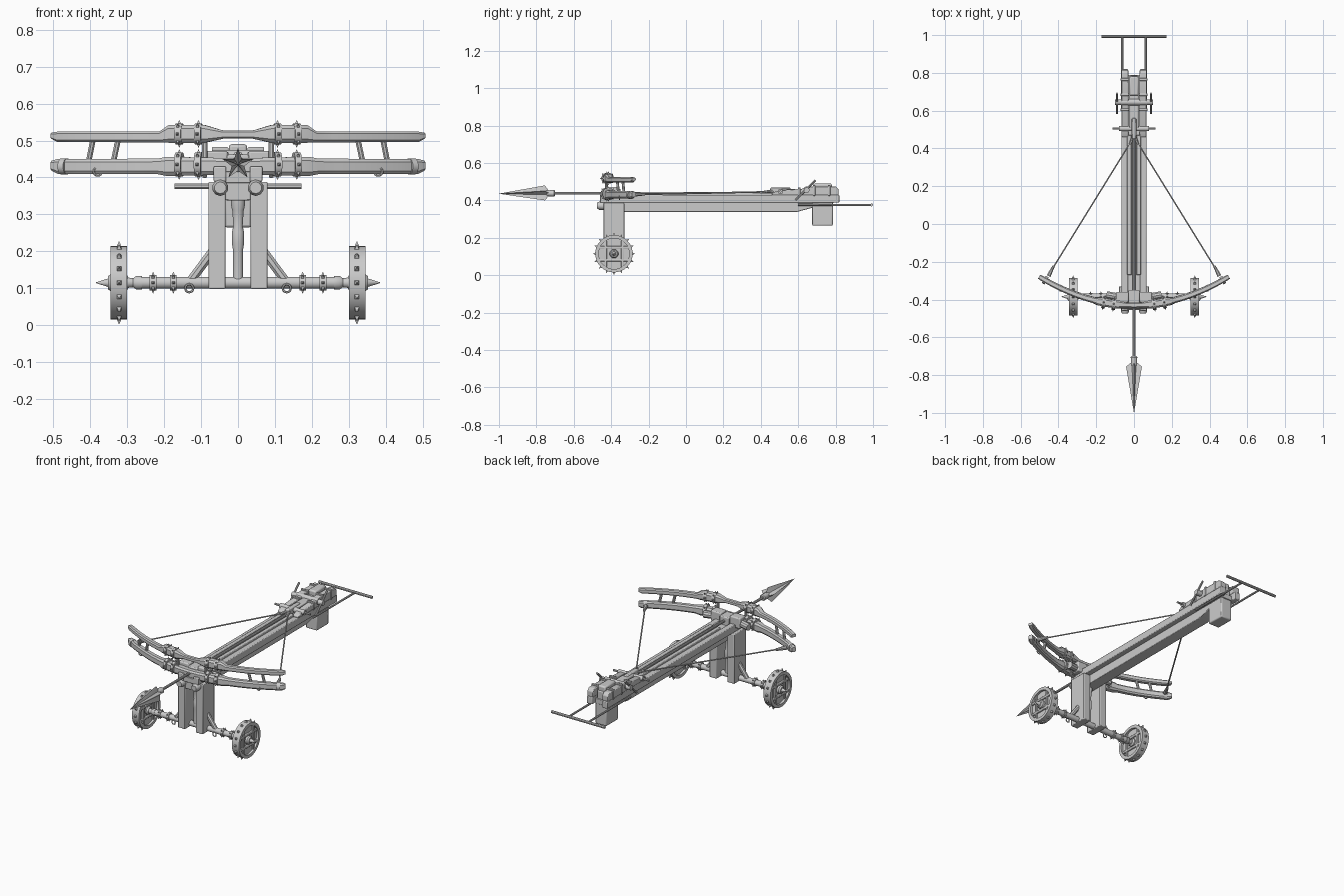
import bpy, bmesh, math
from mathutils import Vector

if "Cube" in bpy.data.objects:
    bpy.data.objects.remove(bpy.data.objects["Cube"])

def finish(name, bm, bevel=0):
    bmesh.ops.recalc_face_normals(bm, faces=bm.faces)
    me = bpy.data.meshes.new(name)
    bm.to_mesh(me)
    bm.free()
    ob = bpy.data.objects.new(name, me)
    bpy.context.collection.objects.link(ob)
    if bevel:
        m = ob.modifiers.new("bevel", 'BEVEL')
        m.width, m.segments = bevel, 2
    return ob

def loft(name, rings, bevel=0):
    bm = bmesh.new()
    loops = [[bm.verts.new(p) for p in r] for r in rings]
    n = len(loops[0])
    for a, b in zip(loops, loops[1:]):
        for i in range(n):
            bm.faces.new((a[i], a[(i + 1) % n], b[(i + 1) % n], b[i]))
    bm.faces.new(loops[0])
    bm.faces.new(loops[-1])
    return finish(name, bm, bevel)

def box(name, x, y, z, bevel=0.003):
    ring = lambda h: [(x[0], y[0], h), (x[1], y[0], h), (x[1], y[1], h), (x[0], y[1], h)]
    return loft(name, [ring(z[0]), ring(z[1])], bevel)

def turned(name, p, q, prof, n=12):
    """Solid of revolution about p->q; prof holds (fraction, radius)."""
    p, q = Vector(p), Vector(q)
    d = (q - p).normalized()
    u = d.cross(Vector((0, 0, 1)) if abs(d.z) < .9 else Vector((1, 0, 0))).normalized()
    v = d.cross(u)
    return loft(name, [[p.lerp(q, t) + r * (math.cos(a) * u + math.sin(a) * v)
                        for a in (2 * math.pi * (i + .5) / n for i in range(n))] for t, r in prof])

def rod(name, p, q, r, r2=None, n=12):
    return turned(name, p, q, [(0, r), (1, r if r2 is None else r2)], n)

def ring(name, c, R, r):
    bm = bmesh.new()
    loops = []
    for i in range(16):
        a = math.tau * i / 16
        loops.append([bm.verts.new((c[0] + (R + r * math.cos(b)) * math.cos(a), c[1] + r * math.sin(b),
                                    c[2] + (R + r * math.cos(b)) * math.sin(a)))
                      for b in (math.tau * j / 6 for j in range(6))])
    for i in range(16):
        a, b = loops[i], loops[(i + 1) % 16]
        for j in range(6):
            bm.faces.new((a[j], a[(j + 1) % 6], b[(j + 1) % 6], b[j]))
    return finish(name, bm)

def studs(name, c, axis, R, count, size):
    """Pyramid studs around an axis lying in the xy plane."""
    c, d = Vector(c), Vector(axis).normalized()
    u, v = d.cross(Vector((0, 0, 1))), Vector((0, 0, 1))
    for i in range(count):
        a = math.tau * i / count
        o = math.cos(a) * u + math.sin(a) * v
        rod(name, c + o * (R - .003), c + o * (R + size), size * .85, .0008, 4)

def band(name, c, axis, R, w=.018):
    c, d = Vector(c), Vector(axis).normalized()
    rod(name, c - d * w / 2, c + d * w / 2, R, n=16)
    studs(name + "_stud", c, d, R, 8, .008)

bow_y = lambda x: -.43 + .15 * (x / .5) ** 2

def bow(name, prof):
    """Curved limb: prof holds (x, z centre, half height, half depth), mirrored."""
    pts = []
    for (x0, *a), (x1, *b) in zip(prof, prof[1:]):
        k = max(1, round((x1 - x0) / .05))
        for i in range(k):
            t = i / k
            pts.append((x0 + (x1 - x0) * t, *[m + (n - m) * t for m, n in zip(a, b)]))
    pts.append(prof[-1])
    pts = [(-x, z, h, w) for x, z, h, w in reversed(pts[1:])] + pts
    rings = []
    for x, z, h, w in pts:
        t = Vector((1, .3 * x / .25, 0)).normalized()
        o = Vector((-t.y, t.x, 0))
        rings.append([Vector((x, bow_y(x), z)) + o * w * a + Vector((0, 0, h * b)) for a, b in
                      ((1, .6), (.6, 1), (-.6, 1), (-1, .6), (-1, -.6), (-.6, -1), (.6, -1), (1, -.6))])
    loft(name, rings)

# Bow limbs
bow("upper_bow", [(0, .516, .011, .014), (.04, .516, .011, .014), (.09, .518, .024, .022), (.185, .518, .024, .022),
                  (.21, .51, .015, .016), (.485, .51, .014, .014), (.502, .513, .008, .012)])
bow("lower_bow", [(0, .43, .022, .02), (.19, .43, .026, .022), (.215, .43, .021, .017),
                  (.485, .43, .02, .014), (.502, .432, .013, .012)])

AY, AZ = -.385, .115
for s in (-1, 1):
    # Bow bands, struts, hanging rings and tips
    for x in (.107, .159):
        t = (1, s * .3 * x / .25, 0)
        band("upper_bow_band", (s * x, bow_y(x), .518), t, .029)
        band("lower_bow_band", (s * x, bow_y(x), .435), t, .033)
    for x0, x1 in ((.405, .392), (.338, .324), (.09, .09)):
        rod("bow_strut", (s * x0, bow_y(x0), .44), (s * x1, bow_y(x1), .505), .008, n=8)
    ring("bow_ring", (s * .38, bow_y(.38) - .012, .416), .011, .003)
    rod("bow_tip_band", (s * .463, bow_y(.463), .43), (s * .478, bow_y(.478), .43), .0225, n=12)
    # Bowstring
    rod("string_socket", (s * .452, -.275, .432), (s * .425, -.222, .433), .012, .007, 8)
    rod("bowstring", (s * .44, -.25, .432), (s * .02, .43, .446), .0042, n=6)
    rod("string_latch", (s * .02, .42, .446), (s * .004, .47, .45), .008, n=8)
    # Bow clamp
    box("bow_clamp", sorted((s * .028, s * .095)), (-.415, -.36), (.41, .472), .006)
    rod("clamp_pin", (s * .06, -.39, .435), (s * .145, -.375, .43), .02, n=10)

    # Wheel
    X = lambda v: (s * v, AY, AZ)
    bm_rim = [(.3, .082), (.3, .1), (.345, .1), (.345, .082)]
    bm = bmesh.new()
    prof = [[bm.verts.new((s * x, AY + r * math.cos(math.tau * i / 32), AZ + r * math.sin(math.tau * i / 32)))
             for x, r in bm_rim] for i in range(32)]
    for i in range(32):
        a, b = prof[i], prof[(i + 1) % 32]
        for j in range(4):
            bm.faces.new((a[j], a[(j + 1) % 4], b[(j + 1) % 4], b[j]))
    finish("wheel_rim", bm)
    rod("wheel_disc", X(.313), X(.332), .085, n=32)
    studs("wheel_stud", X(.322), (1, 0, 0), .1, 16, .012)
    wx = sorted((s * .304, s * .341))
    for o in (-1, 1):
        box("wheel_plank", wx, (AY - .08, AY + .08), (AZ + o * .034 - .007, AZ + o * .034 + .007))
        box("wheel_cross_plank", wx, (AY + o * .045 - .007, AY + o * .045 + .007), (AZ - .07, AZ + .07))
    turned("wheel_hub", X(.298), X(.352), [(0, .018), (.15, .024), (.85, .024), (1, .018)], 16)
    rod("hub_spike", X(.345), X(.385), .014, .001, 12)
    rod("hub_inner_cone", X(.27), X(.302), .011, .015, 12)

    # Axle fittings and braces
    for x in (.175, .23):
        band("axle_band", X(x), (1, 0, 0), .021)
    turned("axle_end", X(.26), X(.285), [(0, .019), (.6, .019), (1, .012)], 12)
    ring("axle_ring", (s * .132, AY - .02, .1), .011, .003)
    rod("axle_brace", (s * .13, AY, .118), (s * .06, AY, .212), .013, n=8)

    # Front post and its bracket
    box("front_post", sorted((s * .034, s * .08)), (-.44, -.33), (.098, .388), .004)
    turned("front_bracket", (s * .048, -.475, .372), (s * .048, -.36, .372),
           [(0, .016), (.1, .022), (1, .022)], 10)

    # Rails of the stock
    box("side_rail", sorted((s * .032, s * .066)), (-.46, .82), (.388, .43), .004)
    box("guide_strip", sorted((s * .013, s * .036)), (-.27, .47), (.41, .441))
    # Rear housing
    hx = sorted((s * .03, s * .067))
    prof = [(.46, .428), (.46, .44), (.50, .455), (.62, .462), (.655, .475), (.8, .475), (.815, .46), (.815, .428)]
    loft("rear_housing", [[(x, y, z) for y, z in prof] for x in hx], .004)
    for y in (.605, .685, .765):
        box("housing_strap", sorted((s * .026, s * .071)), (y - .007, y + .007), (.425, .482 if y > .65 else .469))
    # Levers and push handle
    rod("lever", (s * .09, .585, .402), (s * .09, .692, .508), .006, n=8)
    rod("lever_boss", (s * .065, .645, .455), (s * .1, .645, .455), .015, n=12)
    rod("handle_rod", (s * .062, .6, .377), (s * .062, .99, .376), .006, n=8)

# Axle and front centre column
rod("axle", (-.265, AY, AZ), (.265, AY, AZ), .0165, n=12)
turned("centre_column", (0, AY, .125), (0, AY, .39),
       [(0, .014), (.3, .014), (.36, .017), (.48, .017), (.54, .013), (.7, .016), (.76, .02), (.86, .02), (1, .016)])

# Stock
box("stock_floor", (-.034, .034), (-.455, .79), (.385, .415))
prof = [(-.44, .39), (-.44, .338), (.59, .338), (.68, .362), (.69, .39)]
loft("lower_beam", [[(x, y, z) for y, z in prof] for x in (-.034, .034)], .003)
box("rear_foot", (-.036, .036), (.675, .785), (.265, .39), .006)
box("bow_saddle", (-.03, .03), (-.42, -.35), (.41, .462), .005)

# Trigger mechanism
box("trigger_block", (-.024, .024), (.5, .785), (.41, .462), .006)
box("trigger_cap", (-.025, .025), (.68, .78), (.45, .49), .008)
box("trigger_catch", (-.012, .012), (.45, .56), (.43, .468), .005)
rod("front_cross_pin", (-.115, .505, .448), (.115, .505, .448), .006, n=8)
rod("front_cross_bar", (-.08, .505, .448), (.08, .505, .448), .014, n=12)
rod("windlass", (-.07, .645, .458), (.07, .645, .458), .017, n=12)
rod("push_handle", (-.172, .992, .376), (.172, .992, .376), .008, n=8)

# Bolt with five-pointed star head
BZ = .438
rod("bolt_shaft", (0, -.72, BZ), (0, .46, BZ), .0075, n=10)
turned("bolt_collar", (0, -.755, BZ), (0, -.7, BZ), [(0, .016), (.9, .018), (1, .014)])
star = [(math.sin(i * math.pi / 5) * r, math.cos(i * math.pi / 5) * r)
        for i in range(10) for r in (.044 if i % 2 == 0 else .018,)]
loft("bolt_head", [[(x * k, y, BZ - .002 + z * k) for x, z in star]
                   for y, k in ((-1, .01), (-.755, 1), (-.735, .4))])

# Smooth round parts, keep edges sharp
bpy.ops.object.select_all(action='SELECT')
bpy.context.view_layer.objects.active = bpy.context.scene.objects[0]
bpy.ops.object.shade_smooth_by_angle(angle=math.radians(35))
